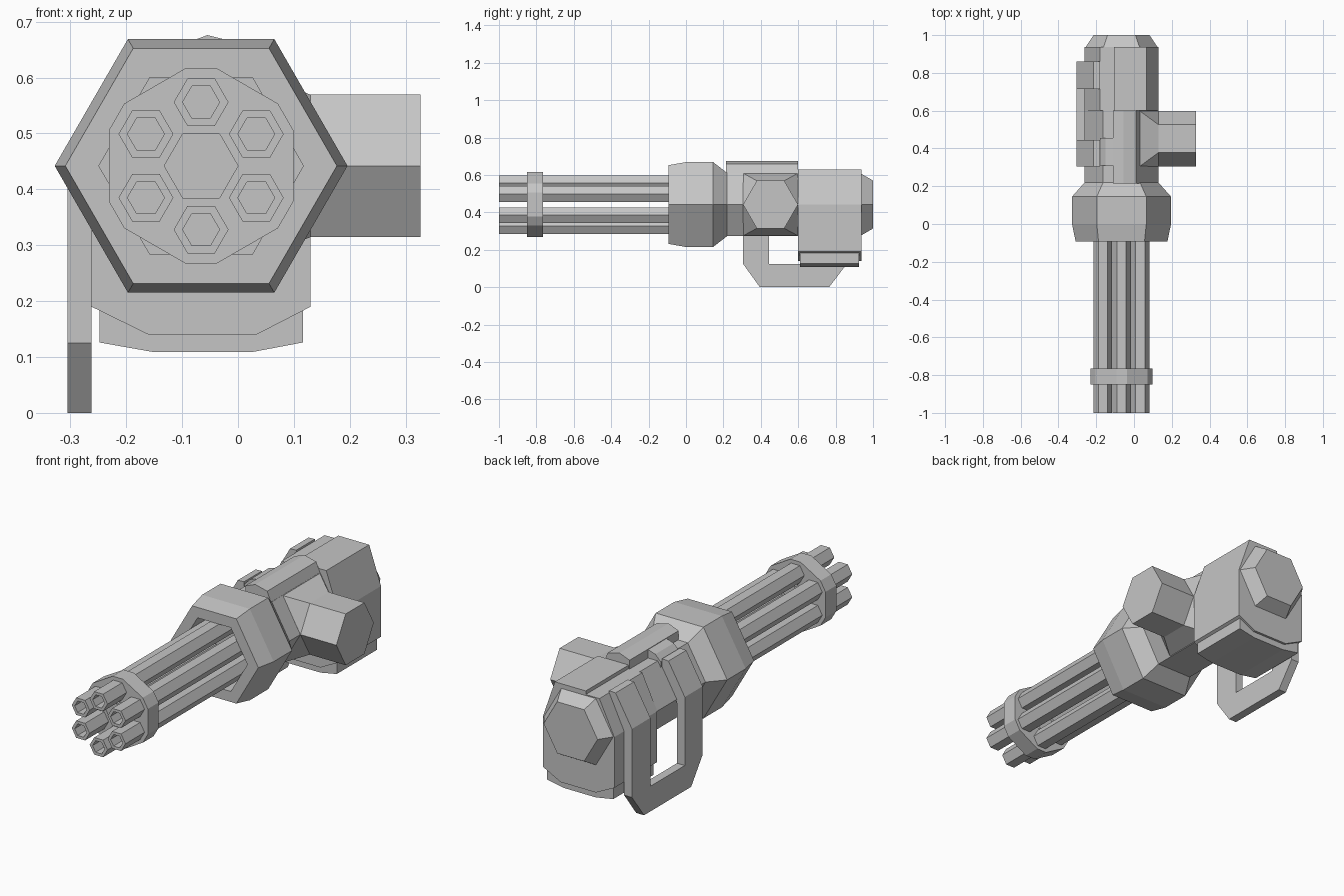
import bpy, bmesh
from math import cos, sin, radians

if "Cube" in bpy.data.objects:
    bpy.data.objects.remove(bpy.data.objects["Cube"], do_unlink=True)

CX, CZ = -0.066, 0.442      # barrel axis

metal = bpy.data.materials.new("grey metal")
metal.use_nodes = True
GREY = (0.56, 0.56, 0.56, 1)
metal.diffuse_color = GREY
metal.node_tree.nodes["Principled BSDF"].inputs["Base Color"].default_value = GREY


def finish(name, bm):
    bmesh.ops.recalc_face_normals(bm, faces=bm.faces)
    mesh = bpy.data.meshes.new(name)
    bm.to_mesh(mesh)
    bm.free()
    mesh.materials.append(metal)
    obj = bpy.data.objects.new(name, mesh)
    bpy.context.collection.objects.link(obj)
    return obj


def loft(name, rings, closed=False):
    """Bridge matching rings; cap both ends, or join last to first."""
    bm = bmesh.new()
    loops = [[bm.verts.new(p) for p in ring] for ring in rings]
    pairs = list(zip(loops, loops[1:]))
    if closed:
        pairs.append((loops[-1], loops[0]))
    else:
        bm.faces.new(loops[0])
        bm.faces.new(loops[-1])
    for a, b in pairs:
        for i in range(len(a)):
            j = (i + 1) % len(a)
            bm.faces.new((a[i], a[j], b[j], b[i]))
    return finish(name, bm)


def hexagon(y, r, x=CX, z=CZ):
    return [(x + r * cos(radians(a)), y, z + r * sin(radians(a))) for a in range(0, 360, 60)]


def along_y(name, profile, y0, y1):
    return loft(name, [[(x, y, z) for x, z in profile] for y in (y0, y1)])


def along_x(name, profile, x0, x1):
    return loft(name, [[(x, y, z) for y, z in profile] for x in (x0, x1)])


# Six hollow barrels
for i in range(6):
    a = radians(30 + 60 * i)
    bx, bz = CX + 0.114 * cos(a), CZ + 0.114 * sin(a)
    loft(f"barrel_{i + 1}", [hexagon(y, r, bx, bz) for y, r in
                            ((0.05, 0.049), (-1, 0.049), (-1, 0.033), (-0.88, 0.033))])


# Barrel clamp: truncated hexagon with a hexagonal hole
def clamp_ring(y, outer):
    pts = []
    for i in range(6):
        for t in (0, 21, 39):
            if outer:
                r = 0.177 * (cos(radians(21)) if t == 0 else 1)
            else:
                r = 0.066 * (1 if t == 0 else cos(radians(30)) / cos(radians(9)))
            a = radians(60 * i + t)
            pts.append((CX + r * cos(a), y, CZ + r * sin(a)))
    return pts


loft("barrel_clamp", [clamp_ring(-0.85, True), clamp_ring(-0.765, True),
                      clamp_ring(-0.765, False), clamp_ring(-0.85, False)], closed=True)

# Front housing with recessed opening
loft("front_housing", [hexagon(y, r) for y, r in
                       ((0.03, 0.183), (-0.093, 0.183), (-0.093, 0.243), (0, 0.262),
                        (0.145, 0.262), (0.22, 0.195))])

# Middle body and raised top cover
loft("middle_body", [hexagon(0.21, 0.195), hexagon(0.61, 0.195)])
along_y("top_cover", [(-0.11, 0.58), (-0.11, 0.655), (-0.055, 0.676),
                      (0.01, 0.66), (0.035, 0.6), (0.035, 0.58)], 0.215, 0.6)
along_y("top_latch", [(-0.18, 0.55), (-0.18, 0.61), (-0.15, 0.64),
                      (-0.06, 0.668), (-0.06, 0.55)], 0.31, 0.455)

# Rear box with stepped top, bottom plate and end cap
along_y("rear_box", [(0.13, 0.19), (0.13, 0.442), (0.065, 0.63), (-0.105, 0.63),
                     (-0.105, 0.612), (-0.18, 0.612), (-0.262, 0.442), (-0.262, 0.19),
                     (-0.16, 0.14), (0.033, 0.14)], 0.6, 0.937)
along_y("bottom_plate", [(0.116, 0.2), (0.116, 0.126), (0.026, 0.109),
                         (-0.152, 0.109), (-0.248, 0.126), (-0.248, 0.2)], 0.61, 0.925)
loft("rear_cap", [hexagon(0.93, 0.195), hexagon(1, 0.148)])

# Side motor: hexagonal stub with a flared base
SY = 0.452
stub = [(SY + 0.147 * cos(radians(a)), CZ + 0.147 * sin(radians(a))) for a in range(0, 360, 60)]
along_x("side_motor", stub, 0.12, 0.327)
bm = bmesh.new()
for y, z in stub:
    bm.verts.new((0.13, y, z))
for y in (0.305, 0.599):
    for z in (0.275, 0.61):
        bm.verts.new((0.03, y, z))
bmesh.ops.convex_hull(bm, input=bm.verts)
bmesh.ops.dissolve_limit(bm, angle_limit=0.01, verts=bm.verts, edges=bm.edges)
finish("side_motor_base", bm)

# Carrying handle: U-shaped loop and two bent straps
along_x("handle_loop", [(0.305, 0.42), (0.305, 0.125), (0.395, 0), (0.765, 0),
                        (0.86, 0.125), (0.86, 0.42), (0.715, 0.42), (0.715, 0.125),
                        (0.445, 0.125), (0.445, 0.42)], -0.305, -0.262)
for name, y in (("front_strap", 0.305), ("rear_strap", 0.715)):
    along_y(name, [(-0.305, 0.42), (-0.305, 0.465), (-0.215, 0.62), (-0.18, 0.622),
                   (-0.18, 0.56), (-0.255, 0.442), (-0.262, 0.42)],
            y, y + (0.14 if y < 0.5 else 0.145))
